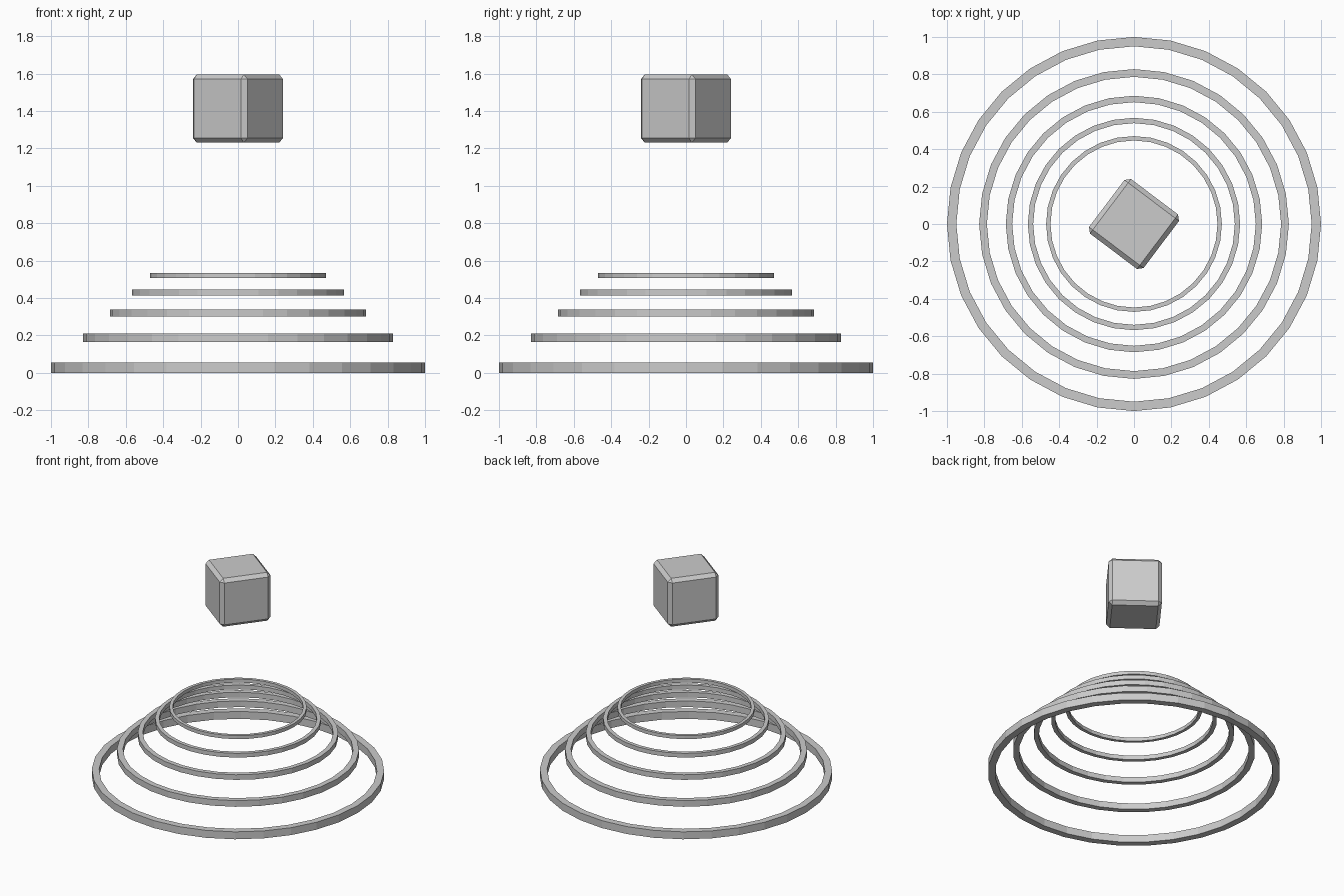
import bpy, bmesh
from math import sin, cos, pi, radians

if "Cube" in bpy.data.objects:
    bpy.data.objects.remove(bpy.data.objects["Cube"])

SIDES = 32


def make_object(name, bm):
    bmesh.ops.recalc_face_normals(bm, faces=bm.faces[:])
    mesh = bpy.data.meshes.new(name)
    bm.to_mesh(mesh)
    bm.free()
    obj = bpy.data.objects.new(name, mesh)
    bpy.context.collection.objects.link(obj)
    return obj


def ring(name, outer, inner, z0, z1):
    """Flat-faced band with a rectangular cross-section."""
    bm = bmesh.new()
    profile = [(outer, z0), (outer, z1), (inner, z1), (inner, z0)]
    loops = []
    for i in range(SIDES):
        a = 2 * pi * i / SIDES
        loops.append([bm.verts.new((r * cos(a), r * sin(a), z)) for r, z in profile])
    for i in range(SIDES):
        a, b = loops[i], loops[(i + 1) % SIDES]
        for k in range(4):
            n = (k + 1) % 4
            bm.faces.new((a[k], b[k], b[n], a[n]))
    return make_object(name, bm)


# Five rings, each a smaller copy of the one below
scale, z = 1.0, 0.0
for i in range(5):
    ring(f"ring_{i + 1}", scale, 0.95 * scale, z, z + 0.056 * scale)
    z += 0.165 * scale
    scale *= 0.828

# Floating cube with chamfered edges, turned about the vertical axis
bm = bmesh.new()
bmesh.ops.create_cube(bm, size=0.365)
bmesh.ops.bevel(bm, geom=bm.edges[:], offset=0.025, offset_type='OFFSET',
                segments=1, profile=0.5, affect='EDGES')
cube = make_object("floating_cube", bm)
cube.location.z = 1.413
cube.rotation_euler.z = radians(-37)
